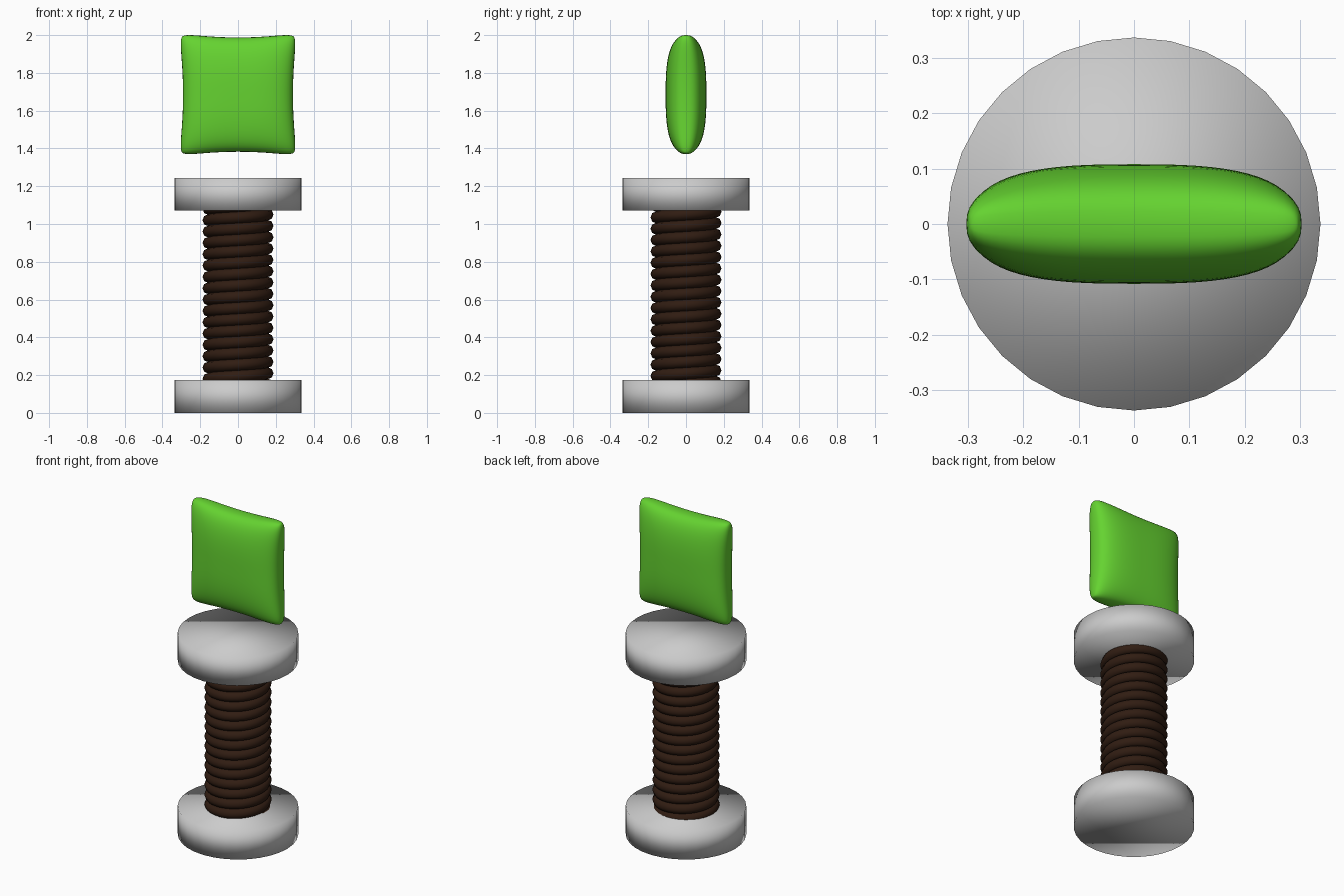
import bpy, bmesh
from math import sin, cos, pi

if "Cube" in bpy.data.objects:
    bpy.data.objects.remove(bpy.data.objects["Cube"])


def material(name, rgb):
    m = bpy.data.materials.new(name)
    m.diffuse_color = (*rgb, 1)
    m.use_nodes = True
    m.node_tree.nodes["Principled BSDF"].inputs["Base Color"].default_value = m.diffuse_color
    return m


def finish(name, bm, mat=None):
    bmesh.ops.recalc_face_normals(bm, faces=bm.faces[:])
    for f in bm.faces:
        f.smooth = True
    me = bpy.data.meshes.new(name)
    bm.to_mesh(me)
    bm.free()
    if mat:
        me.materials.append(mat)
    ob = bpy.data.objects.new(name, me)
    bpy.context.collection.objects.link(ob)
    return ob


def cylinder(name, r, z0, z1, mat=None):
    bm = bmesh.new()
    bmesh.ops.create_cone(bm, cap_ends=True, segments=32, radius1=r, radius2=r, depth=z1 - z0)
    bmesh.ops.translate(bm, verts=bm.verts[:], vec=(0, 0, (z0 + z1) / 2))
    return finish(name, bm, mat)


brown = material("dark_brown", (0.03, 0.012, 0.006))
green = material("green", (0.13, 0.65, 0.03))

# End discs and hidden core
cylinder("bottom_disc", 0.337, 0, 0.175)
cylinder("top_disc", 0.337, 1.072, 1.243)
cylinder("core", 0.15, 0.15, 1.1, brown)

# Coil wound around the core: right-handed helix of a small round section
PITCH, STEPS, SIDES, WIRE = 0.06, 32, 8, 0.031
Z0, Z1 = 0.15, 1.1
bm = bmesh.new()
prev = None
for i in range(int((Z1 - Z0) / PITCH * STEPS) + 1):
    a = 2 * pi * i / STEPS
    ring = []
    for j in range(SIDES):
        b = 2 * pi * j / SIDES
        r = 0.157 + WIRE * cos(b)
        ring.append(bm.verts.new((r * cos(a), r * sin(a), Z0 + PITCH * i / STEPS + WIRE * sin(b))))
    if prev:
        for j in range(SIDES):
            k = (j + 1) % SIDES
            bm.faces.new((prev[j], prev[k], ring[k], ring[j]))
    else:
        bm.faces.new(ring)
    prev = ring
bm.faces.new(prev)
finish("coil", bm, brown)

# Cushion: two bulging sheets joined at the rim, with pinched sides and round corners
N, P = 32, 2.8
bm = bmesh.new()
for side in (-1, 1):
    grid = []
    for i in range(N + 1):
        u = sin(pi * (i / N - 0.5))
        row = []
        for j in range(N + 1):
            v = sin(pi * (j / N - 0.5))
            corner = 1 - 0.06 * abs(u * v) ** 8
            x = u * corner * (1 - 0.075 * (1 - v * v))
            z = v * corner * (1 - 0.075 * (1 - u * u))
            puff = max(0, (1 - abs(u) ** P) * (1 - abs(v) ** P)) ** (1 / P)
            row.append(bm.verts.new((x, side * 0.108 * puff, z)))
        grid.append(row)
    for i in range(N):
        for j in range(N):
            bm.faces.new((grid[i][j], grid[i + 1][j], grid[i + 1][j + 1], grid[i][j + 1]))
bmesh.ops.remove_doubles(bm, verts=bm.verts[:], dist=1e-5)
mx = max(v.co.x for v in bm.verts)
mz = max(v.co.z for v in bm.verts)
for v in bm.verts:
    v.co.x *= 0.303 / mx
    v.co.z = 1.685 + v.co.z * 0.315 / mz
finish("cushion", bm, green)
